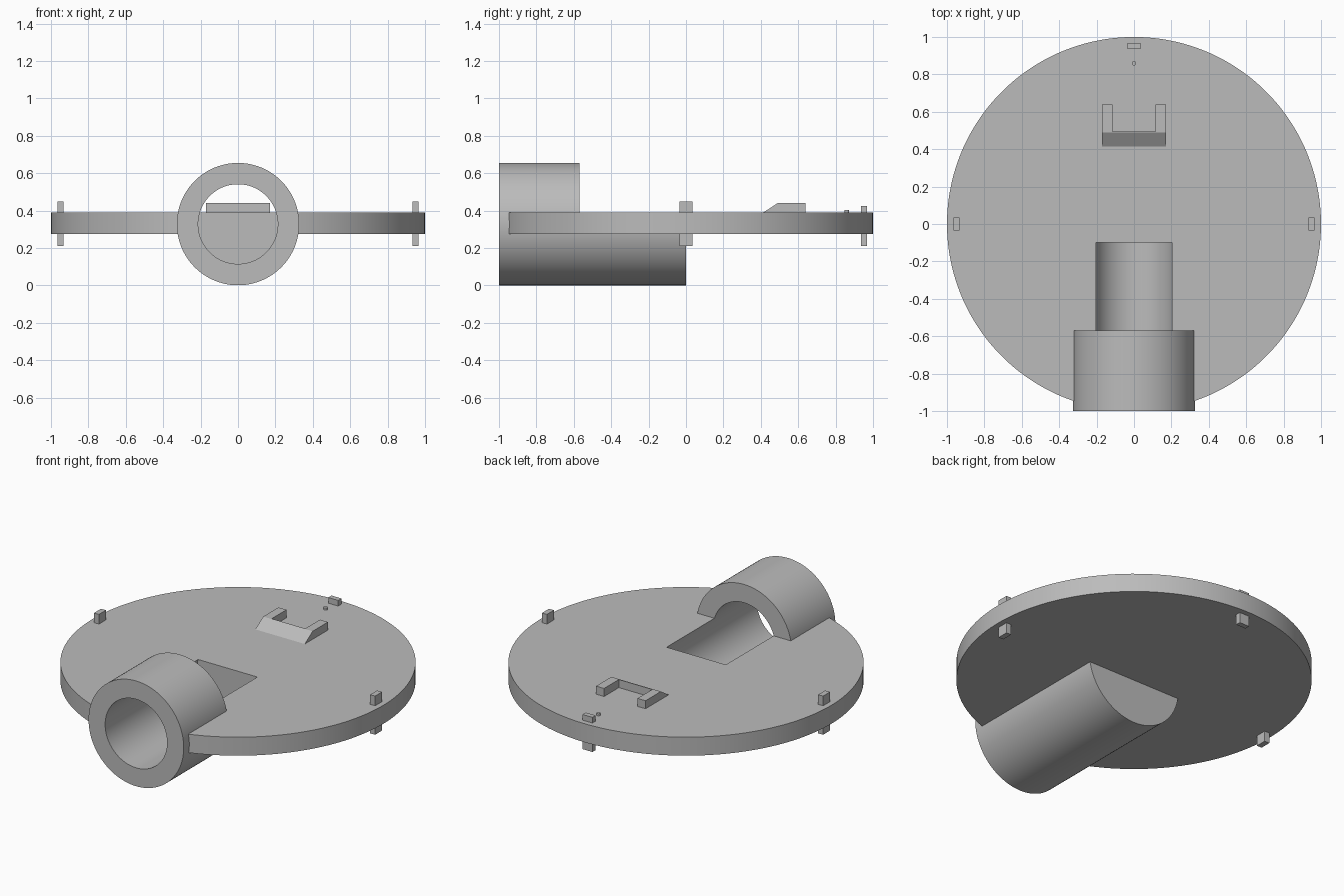
import bpy, bmesh, math
from mathutils import Matrix, Vector

cube = bpy.data.objects.get("Cube")
if cube:
    bpy.data.objects.remove(cube, do_unlink=True)

GREY = (0.5, 0.5, 0.5, 1)
mat = bpy.data.materials.new("plain grey")
mat.use_nodes = True
mat.diffuse_color = GREY
mat.node_tree.nodes["Principled BSDF"].inputs["Base Color"].default_value = GREY

DISC_BOTTOM, DISC_TOP = 0.275, 0.39
AXIS_Z = 0.328  # height of the tube's axis


def finish(name, bm):
    bmesh.ops.recalc_face_normals(bm, faces=bm.faces)
    mesh = bpy.data.meshes.new(name)
    bm.to_mesh(mesh)
    bm.free()
    mesh.materials.append(mat)
    obj = bpy.data.objects.new(name, mesh)
    bpy.context.collection.objects.link(obj)
    return obj


def box(name, low, high):
    low, high = Vector(low), Vector(high)
    bm = bmesh.new()
    bmesh.ops.create_cube(bm, size=1, matrix=Matrix.Translation((low + high) / 2)
                          @ Matrix.Diagonal((*(high - low), 1)))
    return finish(name, bm)


def cylinder(name, radius, length, matrix, sides):
    bm = bmesh.new()
    bmesh.ops.create_cone(bm, cap_ends=True, segments=sides, radius1=radius,
                          radius2=radius, depth=length, matrix=matrix)
    return finish(name, bm)


def upright(name, radius, x, y, z0, z1, sides):
    turn = Matrix.Rotation(math.pi / sides, 4, 'Z')
    place = Matrix.Translation((x, y, (z0 + z1) / 2))
    return cylinder(name, radius, z1 - z0, place @ turn, sides)


def lengthwise(name, radius, y0, y1):
    place = Matrix.Translation((0, (y0 + y1) / 2, AXIS_Z))
    return cylinder(name, radius, y1 - y0, place @ Matrix.Rotation(math.pi / 2, 4, 'X'), 96)


def combine(target, other, operation):
    other.hide_render = True
    mod = target.modifiers.new(operation, 'BOOLEAN')
    mod.operation, mod.solver, mod.object = operation, 'EXACT', other
    bpy.context.view_layer.objects.active = target
    bpy.ops.object.modifier_apply(modifier=mod.name)
    bpy.data.objects.remove(other, do_unlink=True)


def smooth(obj):
    bpy.ops.object.select_all(action='DESELECT')
    obj.select_set(True)
    bpy.context.view_layer.objects.active = obj
    bpy.ops.object.shade_smooth_by_angle(angle=math.radians(30))


# Disc with a tube: whole at the front, a trough under the disc behind it
body = upright("disc_with_tube", 1, 0, 0, DISC_BOTTOM, DISC_TOP, 128)
tube = lengthwise("tube", 0.327, -1, 0)
combine(tube, box("tube_cutter", (-0.5, -0.57, 0.35), (0.5, 0.2, 1)), 'DIFFERENCE')
combine(body, tube, 'UNION')
combine(body, lengthwise("bore_cutter", 0.213, -1.1, -0.1), 'DIFFERENCE')
smooth(body)

# Tabs through the rim
for side, sign in (("left", 1), ("right", -1)):
    x0, x1 = sorted((sign * 0.932, sign * 0.966))
    box(side + "_tab", (x0, -0.034, 0.21), (x1, 0.034, 0.45))
box("back_tab", (-0.034, 0.935, 0.21), (0.034, 0.967, 0.425))

# U-shaped clip: sloped bar and two arms
bm = bmesh.new()
profile = [(0.41, DISC_TOP - 0.002), (0.49, 0.44), (0.495, 0.44), (0.495, DISC_TOP - 0.002)]
face = bm.faces.new([bm.verts.new((-0.17, y, z)) for y, z in profile])
extruded = bmesh.ops.extrude_face_region(bm, geom=[face])["geom"]
bmesh.ops.translate(bm, vec=(0.34, 0, 0),
                    verts=[v for v in extruded if isinstance(v, bmesh.types.BMVert)])
finish("clip_bar", bm)
for side, sign in (("left", 1), ("right", -1)):
    x0, x1 = sorted((sign * 0.115, sign * 0.17))
    box(side + "_clip_arm", (x0, 0.495, DISC_TOP - 0.002), (x1, 0.64, 0.44))

# Small pin near the back tab
smooth(upright("pin", 0.012, 0, 0.86, DISC_TOP - 0.01, 0.403, 24))
